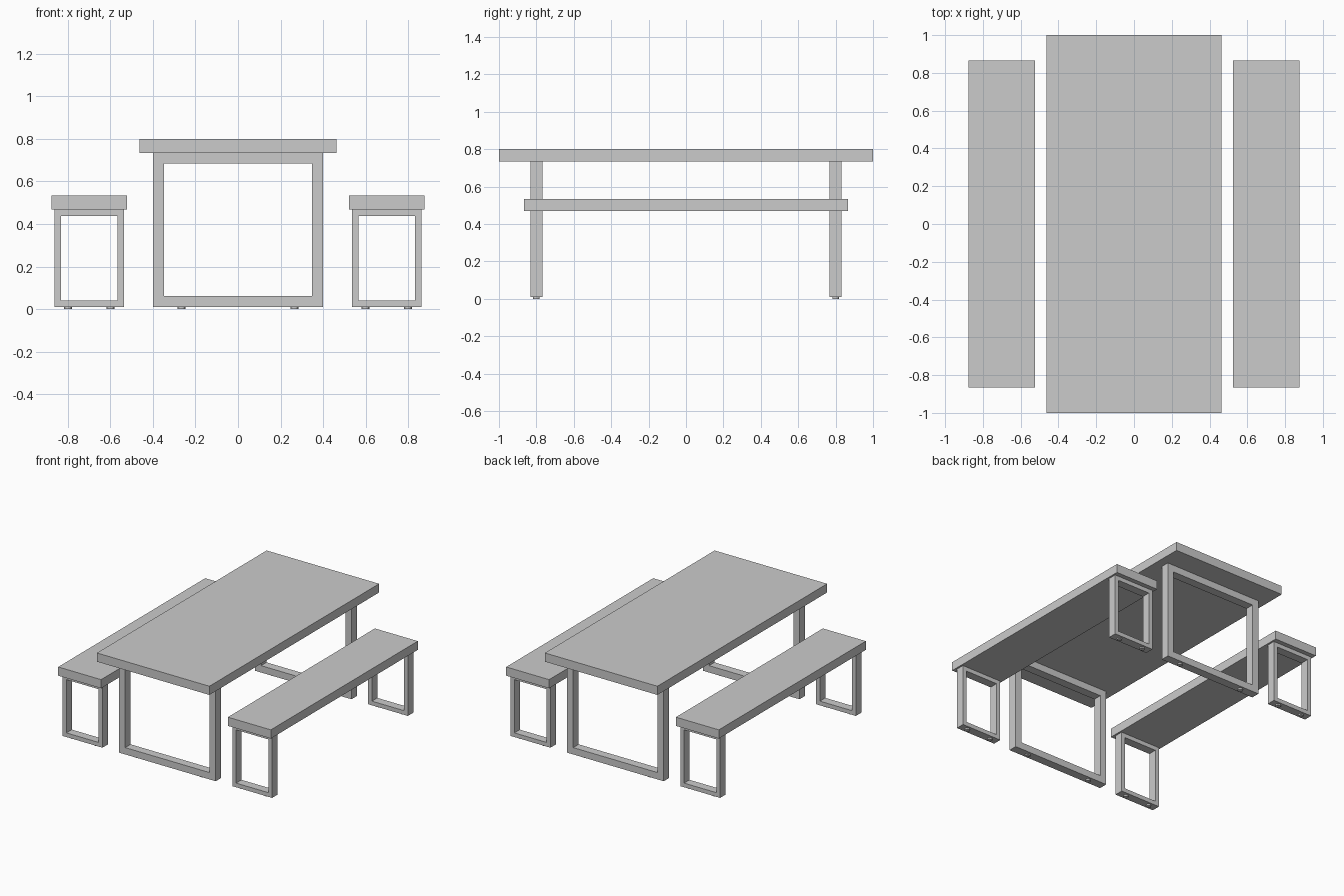
import bpy, bmesh
from mathutils import Matrix

if "Cube" in bpy.data.objects:
    bpy.data.objects.remove(bpy.data.objects["Cube"])


def finish(bm, name):
    bmesh.ops.recalc_face_normals(bm, faces=bm.faces)
    mesh = bpy.data.meshes.new(name)
    bm.to_mesh(mesh)
    bm.free()
    obj = bpy.data.objects.new(name, mesh)
    bpy.context.collection.objects.link(obj)
    return obj


def slab(name, x, half_x, half_y, z0, z1):
    bm = bmesh.new()
    size = Matrix.Diagonal((2 * half_x, 2 * half_y, z1 - z0, 1))
    bmesh.ops.create_cube(bm, size=1, matrix=Matrix.Translation((x, 0, (z0 + z1) / 2)) @ size)
    return finish(bm, name)


def leg_frame(name, x, y, half_x, z0, z1, bar, depth=0.064):
    """Closed rectangular loop of square bar, standing in the xz plane."""
    bm = bmesh.new()
    rings = []
    for inset in (0, bar):
        w, lo, hi = half_x - inset, z0 + inset, z1 - inset
        for yy in (y - depth / 2, y + depth / 2):
            rings.append([bm.verts.new((x + sx * w, yy, z))
                          for sx, z in ((-1, lo), (1, lo), (1, hi), (-1, hi))])
    outer_front, outer_back, inner_front, inner_back = rings
    for a, b in ((outer_front, outer_back), (outer_back, inner_back),
                 (inner_back, inner_front), (inner_front, outer_front)):
        for i in range(4):
            j = (i + 1) % 4
            bm.faces.new((a[i], a[j], b[j], b[i]))
    return finish(bm, name)


def foot(name, x, y, radius=0.018, height=0.011):
    bm = bmesh.new()
    bmesh.ops.create_cone(bm, cap_ends=True, segments=16, radius1=radius, radius2=radius,
                          depth=height, matrix=Matrix.Translation((x, y, height / 2)))
    return finish(bm, name)


def furniture(name, board, x, top_half_x, top_half_y, z0, z1, leg_half_x, bar, foot_x):
    # Top board, two leg loops, and a pair of pads under each loop
    slab(f"{name}_{board}", x, top_half_x, top_half_y, z0, z1)
    for end, y in (("front", -0.8), ("back", 0.8)):
        leg_frame(f"{name}_{end}_leg", x, y, leg_half_x, 0.01, z0, bar)
        for side, s in (("left", -1), ("right", 1)):
            foot(f"{name}_{end}_{side}_foot", x + s * foot_x, y)


# Table
furniture("table", "top", 0, 0.464, 1.0, 0.735, 0.8, 0.399, 0.051, 0.266)

# Benches on both sides
for side, s in (("left", -1), ("right", 1)):
    furniture(f"{side}_bench", "seat", s * 0.7, 0.177, 0.866, 0.469, 0.534, 0.164, 0.031, 0.1)
